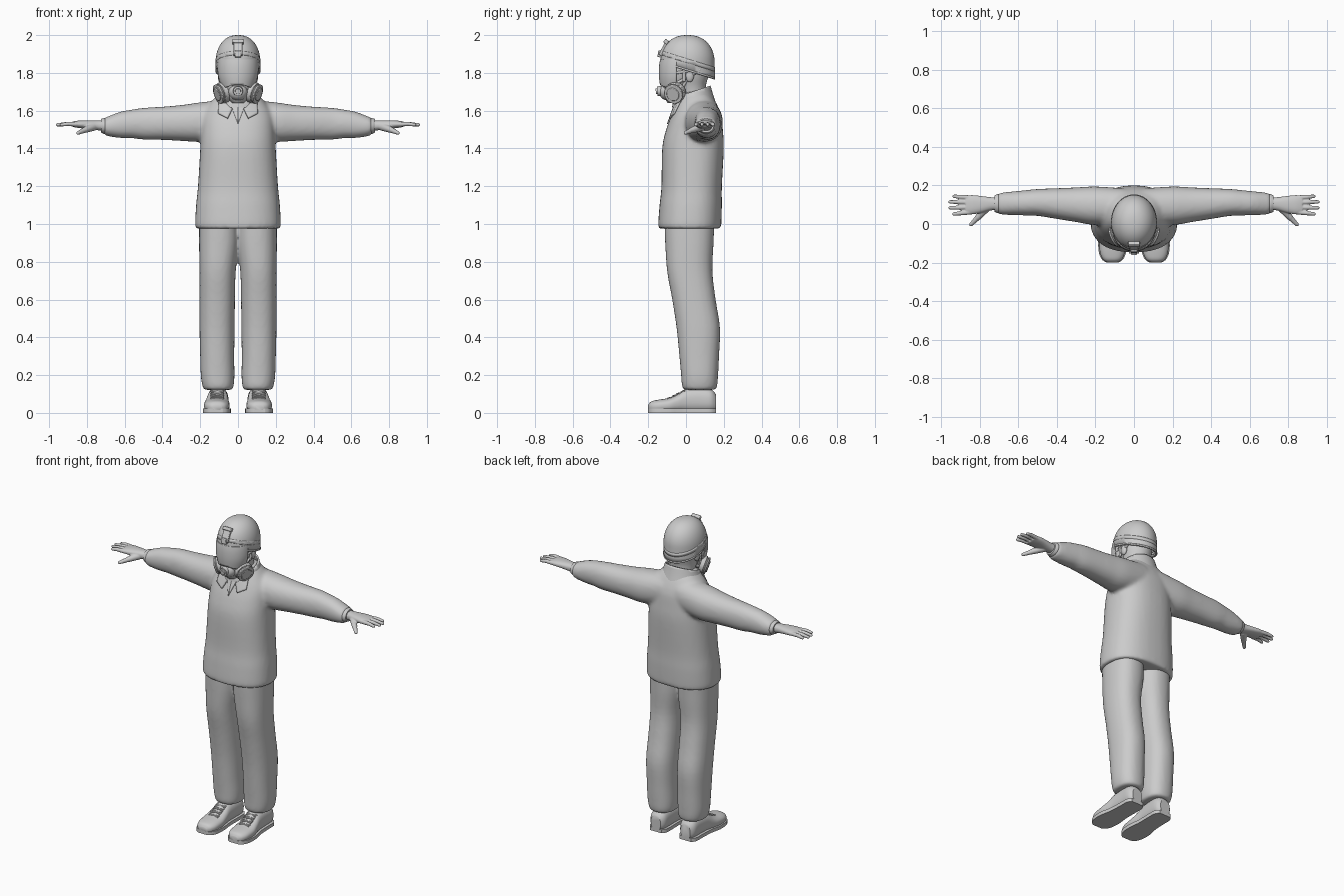
import bpy, bmesh, math
from mathutils import Vector, Matrix

if "Cube" in bpy.data.objects:
    bpy.data.objects.remove(bpy.data.objects["Cube"], do_unlink=True)

grey = bpy.data.materials.new("plain_grey")
grey.use_nodes = True
colour = (0.6, 0.6, 0.6, 1)
grey.diffuse_color = colour
grey.node_tree.nodes["Principled BSDF"].inputs["Base Color"].default_value = colour


def smooth_rows(rows, steps):
    """Catmull-Rom interpolation between section rows."""
    out = []
    for i in range(len(rows) - 1):
        a, b, c, d = (rows[max(i - 1, 0)], rows[i], rows[i + 1], rows[min(i + 2, len(rows) - 1)])
        for s in range(steps):
            t = s / steps
            out.append([0.5 * (2 * q + (r - p) * t + (2 * p - 5 * q + 4 * r - w) * t * t
                               + (3 * q - p - 3 * r + w) * t ** 3) for p, q, r, w in zip(a, b, c, d)])
    return out + [rows[-1]]


def loft(bm, rows, axis="z", power=2.0, steps=4, sides=40, grow=0.0, zmin=-9, zmax=9):
    """Skin rows of (position, centre u, centre v, radius u, radius v) along an axis."""
    rings = []
    for t, cu, cv, ru, rv in smooth_rows(rows, steps):
        ring = []
        for k in range(sides):
            a = 2 * math.pi * k / sides
            c, s = math.cos(a), math.sin(a)
            u = cu + (ru + grow) * math.copysign(abs(c) ** (2 / power), c)
            v = cv + (rv + grow) * math.copysign(abs(s) ** (2 / power), s)
            p = {"x": (t, u, v), "y": (u, t, v), "z": (u, v, t)}[axis]
            ring.append(bm.verts.new((p[0], p[1], min(max(p[2], zmin), zmax))))
        rings.append(ring)
    for lo, hi in zip(rings, rings[1:]):
        for k in range(sides):
            n = (k + 1) % sides
            bm.faces.new((lo[k], lo[n], hi[n], hi[k]))
    bm.faces.new(rings[0])
    bm.faces.new(rings[-1])


def rod(bm, p, q, r1, r2, round_ends=True, sides=24):
    p, q = Vector(p), Vector(q)
    turn = (q - p).to_track_quat("Z", "Y").to_matrix().to_4x4()
    bmesh.ops.create_cone(bm, cap_ends=True, segments=sides, radius1=r1, radius2=r2,
                          depth=(q - p).length, matrix=Matrix.Translation((p + q) / 2) @ turn)
    if round_ends:
        for c, r in ((p, r1), (q, r2)):
            bmesh.ops.create_uvsphere(bm, u_segments=16, v_segments=10, radius=r, matrix=Matrix.Translation(c))


def ball(bm, centre, size):
    bmesh.ops.create_uvsphere(bm, u_segments=28, v_segments=18, radius=1,
                              matrix=Matrix.Translation(centre) @ Matrix.Diagonal((*size, 1)))


def box(bm, centre, size, tilt=0):
    bmesh.ops.create_cube(bm, size=1, matrix=Matrix.Translation(centre)
                          @ Matrix.Rotation(tilt, 4, "X") @ Matrix.Diagonal((*size, 1)))


def cut(bm, point, normal):
    """Remove everything on the normal side of a plane."""
    bmesh.ops.bisect_plane(bm, geom=bm.verts[:] + bm.edges[:] + bm.faces[:], plane_co=point,
                           plane_no=normal, clear_outer=True)


def finish(name, bm, mirror=False, voxel=0, thick=0, relax=6, bevel=0, wrap=None):
    bmesh.ops.recalc_face_normals(bm, faces=bm.faces[:])
    me = bpy.data.meshes.new(name)
    bm.to_mesh(me)
    bm.free()
    ob = bpy.data.objects.new(name, me)
    bpy.context.collection.objects.link(ob)
    me.materials.append(grey)
    bpy.ops.object.select_all(action="DESELECT")
    ob.select_set(True)
    bpy.context.view_layer.objects.active = ob
    bpy.ops.object.shade_smooth_by_angle(angle=math.radians(40))
    if mirror:
        m = ob.modifiers.new("mirror", "MIRROR")
        m.use_mirror_merge = False
    if voxel:
        m = ob.modifiers.new("blend", "REMESH")
        m.mode, m.voxel_size, m.use_smooth_shade = "VOXEL", voxel, True
        m = ob.modifiers.new("relax", "SMOOTH")
        m.factor, m.iterations = 0.5, relax
    if wrap:
        m = ob.modifiers.new("lay", "SHRINKWRAP")
        m.target, m.offset, m.wrap_mode = wrap, 0.004, "ABOVE_SURFACE"
    if thick:
        m = ob.modifiers.new("thickness", "SOLIDIFY")
        m.thickness, m.offset = thick, 0
    if bevel:
        m = ob.modifiers.new("soften", "BEVEL")
        m.width, m.segments = bevel, 2
    return ob


# Jacket: torso and sleeves blended together
bm = bmesh.new()
loft(bm, [(.975, 0, .02, .222, .163), (1.0, 0, .02, .227, .167), (1.1, 0, .025, .222, .165),
          (1.2, 0, .03, .212, .16), (1.4, 0, .037, .2, .163), (1.5, 0, .045, .195, .15),
          (1.58, 0, .055, .185, .13), (1.65, 0, .055, .14, .1), (1.7, 0, .05, .09, .07)], power=2.4)
sleeve = [(.05, .095, 1.56, .09, .1), (.2, .095, 1.54, .1, .104), (.3, .1, 1.535, .09, .095),
          (.4, .106, 1.533, .08, .088), (.5, .112, 1.531, .07, .084), (.56, .11, 1.53, .066, .076),
          (.62, .108, 1.525, .062, .07), (.68, .106, 1.518, .058, .055), (.71, .106, 1.517, .052, .045)]
loft(bm, sleeve, axis="x", power=2.2)
loft(bm, [(-t, u, v, a, b) for t, u, v, a, b in sleeve], axis="x", power=2.2)
jacket = finish("jacket", bm, voxel=0.011, relax=8)

# Collar stand, folded collar points and neck opening
bm = bmesh.new()
loft(bm, [(1.62, 0, .045, .13, .115), (1.68, 0, .045, .108, .095), (1.75, 0, .045, .088, .075)])
cut(bm, (0, .05, 1.705), (0, -.35, 1))
finish("collar_stand", bm, thick=0.01)
for name, corners in (("collar_point", [(.03, 1.61), (.055, 1.56), (.105, 1.585), (.1, 1.67)]),
                      ("neck_opening", [(0, 1.535), (.03, 1.61), (.04, 1.66), (0, 1.66)])):
    bm = bmesh.new()
    bm.faces.new([bm.verts.new((x, -.1 + (z - 1.56) * .5 + x * .2, z)) for x, z in corners])
    bmesh.ops.subdivide_edges(bm, edges=bm.edges[:], cuts=6, use_grid_fill=True)
    finish(name, bm, mirror=True, wrap=jacket, thick=0.012 if name == "collar_point" else 0.005)

# Trousers
bm = bmesh.new()
loft(bm, [(1.03, .1, .018, .105, .133), (.9, .1, .018, .106, .128), (.75, .108, .02, .096, .12),
          (.6, .11, .042, .094, .115), (.45, .111, .065, .093, .115), (.3, .11, .07, .09, .105),
          (.2, .108, .072, .089, .098), (.15, .106, .072, .084, .094), (.122, .105, .072, .076, .086)], power=2.3)
finish("trousers", bm, mirror=True, voxel=0.01, relax=6)

# Hands with four fingers and a thumb
bm = bmesh.new()
loft(bm, [(.69, .106, 1.52, .034, .028), (.74, .105, 1.522, .034, .026), (.79, .102, 1.526, .043, .023),
          (.84, .1, 1.528, .05, .02), (.875, .1, 1.528, .047, .014)], axis="x", power=2.3)
for y, tip_y, tip_x in ((.061, .052, .935), (.087, .084, .955), (.113, .115, .956), (.137, .144, .935)):
    rod(bm, (.855, y, 1.528), (.9, (y + tip_y) / 2, 1.53), .0125, .0115)
    rod(bm, (.9, (y + tip_y) / 2, 1.53), (tip_x, tip_y, 1.525), .0115, .009)
rod(bm, (.765, .085, 1.515), (.81, .035, 1.498), .022, .016)
rod(bm, (.81, .035, 1.498), (.847, -.003, 1.482), .015, .01)
finish("hand", bm, mirror=True, voxel=0.0035, relax=5)
bm = bmesh.new()
loft(bm, [(.7, .106, 1.519, .046, .038), (.708, .106, 1.519, .05, .042), (.725, .106, 1.52, .042, .036)], axis="x")
finish("cuff", bm, mirror=True)

# Shoes, soles and laces
shoe = [(-.2, .112, .028, .025, .014), (-.185, .112, .032, .048, .028), (-.15, .112, .035, .064, .034),
        (-.09, .112, .04, .068, .039), (-.045, .11, .05, .062, .049), (0, .108, .064, .056, .063),
        (.07, .106, .068, .055, .067), (.13, .106, .065, .053, .062), (.158, .106, .055, .035, .045)]
bm = bmesh.new()
loft(bm, shoe, axis="y", power=2.4, zmin=.012)
finish("shoe", bm, mirror=True)
bm = bmesh.new()
loft(bm, [(y, x, .012, r, .03) for y, x, z, r, h in shoe], axis="y", power=5, grow=.006, zmin=0, zmax=.022)
finish("sole", bm, mirror=True)
bm = bmesh.new()
for i in range(4):
    y, z = -.095 + .024 * i, .08 + .012 * i
    rod(bm, (.08, y, z - .004), (.14, y + .014, z), .005, .005, sides=8)
    rod(bm, (.08, y + .014, z), (.14, y, z - .004), .005, .005, sides=8)
finish("laces", bm, mirror=True)

# Head, neck and ears
bm = bmesh.new()
loft(bm, [(1.6, 0, .045, .085, .08), (1.68, 0, .035, .076, .073), (1.73, 0, .022, .08, .083),
          (1.79, 0, .008, .093, .11), (1.9, 0, .005, .096, .115)])
for side in (-1, 1):
    ball(bm, (side * .093, .02, 1.785), (.014, .022, .034))
finish("head", bm)

# Gas mask with visor, nose cup, valve and filters
mask = [(1.64, 0, -.066, .03, .03), (1.67, 0, -.06, .056, .055), (1.72, 0, -.052, .076, .074),
        (1.78, 0, -.044, .096, .09), (1.84, 0, -.04, .1, .093), (1.89, 0, -.036, .096, .088)]
bm = bmesh.new()
loft(bm, mask)
finish("mask", bm)
bm = bmesh.new()
loft(bm, mask, grow=.005)
cut(bm, (0, -.05, 0), (0, 1, 0))
cut(bm, (0, -.13, 1.735), (0, -.45, -1))
cut(bm, (0, 0, 1.87), (0, 0, 1))
finish("visor", bm, thick=0.008)
bm = bmesh.new()
ball(bm, (0, -.1, 1.7), (.05, .042, .045))
rod(bm, (0, -.12, 1.705), (0, -.152, 1.703), .028, .025, False)
rod(bm, (0, -.15, 1.703), (0, -.16, 1.702), .016, .014, False)
finish("nose_cup", bm)
bm = bmesh.new()
out = Vector((.85, -.38, -.3)).normalized()
hub = Vector((.078, -.055, 1.697))
for start, end, radius in ((-.045, 0, .03), (-.012, .016, .056), (.016, .024, .05), (.024, .034, .053), (.034, .04, .036)):
    rod(bm, hub + out * start, hub + out * end, radius, radius, False, 32)
finish("filter", bm, mirror=True, bevel=0.003)

# Head straps
bm = bmesh.new()
for p, q in (((.094, -.06, 1.8), (.1, .07, 1.815)), ((.09, -.05, 1.745), (.095, .05, 1.8)),
             ((.1, .035, 1.82), (.06, -.045, 1.675)), ((.1, -.01, 1.84), (.096, -.01, 1.76))):
    rod(bm, p, q, .008, .008, sides=10)
finish("strap", bm, mirror=True)


# Helmet shell, rim and band share one dome, cut by sloping planes
def helmet_part(name, grow, low, high, thick):
    bm = bmesh.new()
    dome = [(1.72, 0, .008, .114, .14), (1.8, 0, .008, .114, .14)]
    for i in range(15):
        a = math.radians(i * 6.2)
        dome.append((1.86 + .135 * math.sin(a), 0, .008, .113 * math.cos(a) ** .85, .138 * math.cos(a) ** .85))
    loft(bm, dome, steps=1, sides=48, grow=grow)
    slope = Vector((0, .31, 1))
    cut(bm, (0, .008, 1.812 + low), -slope)
    if high:
        cut(bm, (0, .008, 1.812 + high), slope)
    finish(name, bm, thick=thick)


helmet_part("helmet", 0, 0, None, .01)
helmet_part("helmet_rim", .002, -.002, .008, .008)
helmet_part("helmet_band", .003, .04, .062, .006)

# Front bracket on the helmet
bm = bmesh.new()
box(bm, (0, -.116, 1.93), (.048, .022, .085), math.radians(-28))
box(bm, (0, -.137, 1.9), (.034, .024, .035), math.radians(-10))
box(bm, (0, -.105, 1.965), (.06, .024, .022), math.radians(-35))
finish("helmet_bracket", bm, bevel=0.004)
